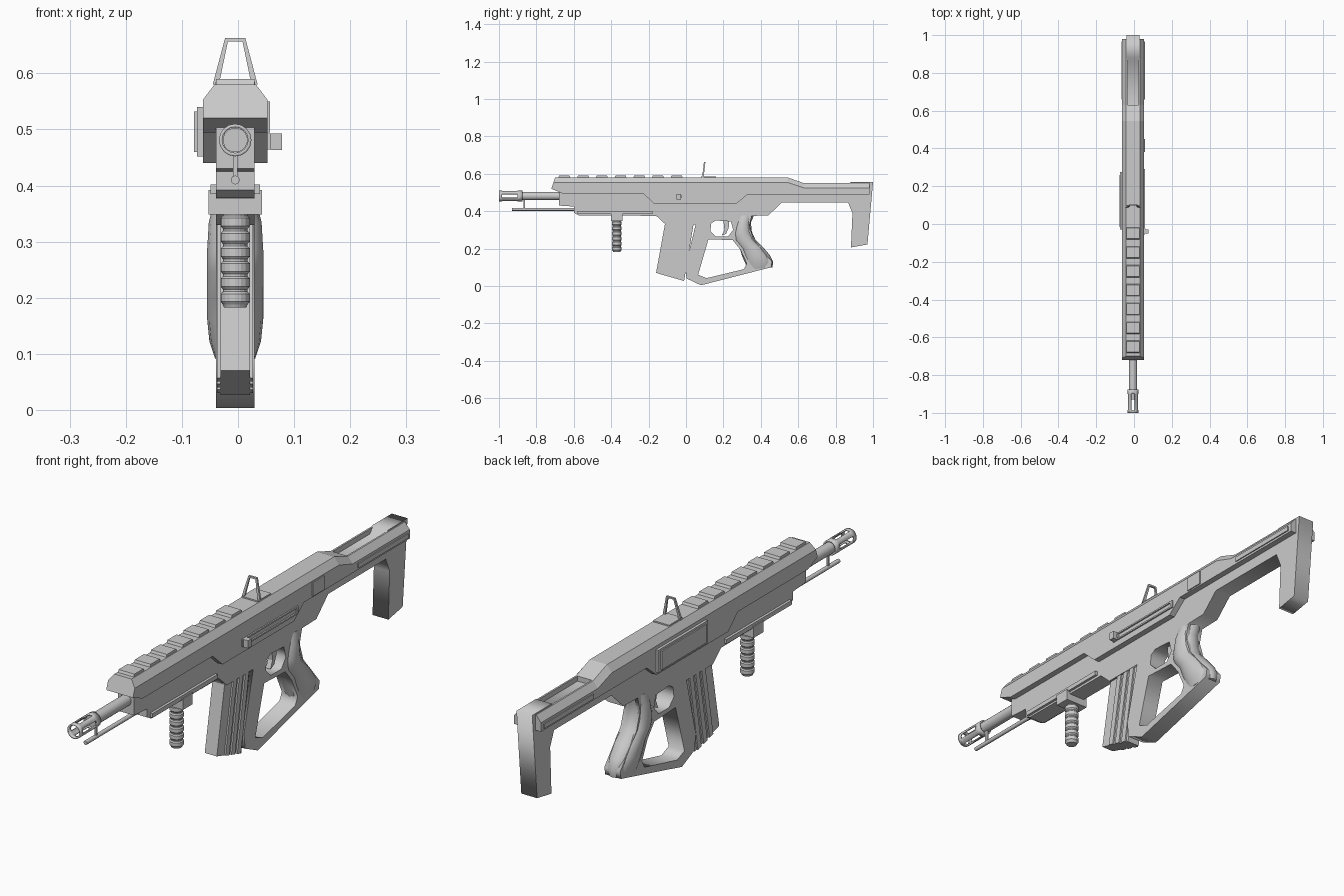
import bpy, bmesh, math
from mathutils import Vector

if "Cube" in bpy.data.objects:
    bpy.data.objects.remove(bpy.data.objects["Cube"])

CX = -0.005      # the body sits slightly off centre because of the side parts
SHELL, CORE = 0.0575, 0.034


def finish(name, bm, smooth=False):
    bmesh.ops.recalc_face_normals(bm, faces=bm.faces)
    me = bpy.data.meshes.new(name)
    bm.to_mesh(me)
    bm.free()
    ob = bpy.data.objects.new(name, me)
    bpy.context.collection.objects.link(ob)
    if smooth:
        bpy.ops.object.select_all(action='DESELECT')
        ob.select_set(True)
        bpy.context.view_layer.objects.active = ob
        bpy.ops.object.shade_smooth_by_angle(angle=math.radians(40))
    return ob


def loft(name, rings, smooth=False):
    """Skin a list of equal-length point rings and cap both ends."""
    bm = bmesh.new()
    rows = [[bm.verts.new(p) for p in r] for r in rings]
    n = len(rows[0])
    for a, b in zip(rows, rows[1:]):
        for i in range(n):
            j = (i + 1) % n
            bm.faces.new((a[i], a[j], b[j], b[i]))
    bm.faces.new(rows[0][::-1])
    bm.faces.new(rows[-1])
    return finish(name, bm, smooth)


def prism(name, prof, x0, x1):
    """Side profile (y, z) extruded from x0 to x1."""
    return loft(name, [[(x, y, z) for y, z in prof] for x in (x0, x1)])


def sym(name, prof, half):
    return prism(name, prof, CX - half, CX + half)


def box(name, x0, x1, y0, y1, z0, z1):
    return prism(name, [(y0, z0), (y1, z0), (y1, z1), (y0, z1)], x0, x1)


def rod(name, a, b, r, n=16):
    a, b = Vector(a), Vector(b)
    q = (b - a).to_track_quat('Z', 'Y')
    ang = [2 * math.pi * (i + 0.5) / n for i in range(n)]
    return loft(name, [[p + q @ Vector((r * math.cos(t), r * math.sin(t), 0)) for t in ang]
                       for p in (a, b)], True)


def plate(name, loops, half):
    """Side profile with holes, made from a filled curve."""
    cu = bpy.data.curves.new(name, 'CURVE')
    cu.dimensions, cu.fill_mode, cu.extrude = '2D', 'BOTH', half
    for loop in loops:
        sp = cu.splines.new('POLY')
        sp.points.add(len(loop) - 1)
        for p, (y, z) in zip(sp.points, loop):
            p.co = (y, z, 0, 1)
        sp.use_cyclic_u = True
    ob = bpy.data.objects.new(name, cu)
    bpy.context.collection.objects.link(ob)
    ob.rotation_euler = (math.pi / 2, 0, math.pi / 2)
    ob.location.x = CX
    bpy.ops.object.select_all(action='DESELECT')
    ob.select_set(True)
    bpy.context.view_layer.objects.active = ob
    bpy.ops.object.convert(target='MESH')


# Receiver, grip frame and stock in one narrow plate
plate("receiver_frame_and_stock", [
    [(-.17, .55), (-.17, .385), (-.11, .33), (.052, .33), (-.005, .10), (.003, .04),
     (.08, .004), (.455, .10), (.46, .13), (.36, .25), (.338, .32), (.352, .375),
     (.44, .377), (.513, .447), (.866, .447), (.89, .39), (.882, .206), (.97, .222),
     (1.0, .555), (.88, .555), (.86, .53), (.6, .53), (.55, .55)],
    [(.12, .25), (.065, .06), (.11, .042), (.31, .09), (.325, .12), (.29, .195), (.25, .245)],
    [(.135, .335), (.16, .35), (.24, .345), (.252, .30), (.225, .265), (.16, .265), (.13, .295)],
], CORE)

# Wide upper shell with chamfered top
sym("upper_shell", [(-.709, .553), (-.72, .52), (-.66, .495), (-.23, .495), (-.17, .44),
                    (.27, .44), (.33, .49), (.63, .49), (.63, .525), (.545, .553)], SHELL)
loft("upper_shell_top", [
    [(CX - SHELL, yb, zb), (CX + SHELL, yb, zb), (CX + .037, yt, zt), (CX - .037, yt, zt)]
    for yb, zb, yt, zt in [(-.709, .553, -.70, .58), (.545, .553, .545, .58), (.63, .525, .63, .55)]])

# Stock side bars with raised strips, forend rails
for side, s in (("left", -1), ("right", 1)):
    sec = [(.030, .49), (SHELL, .49), (SHELL, .525), (.037, .55), (.030, .55)]
    loft("stock_bar_" + side, [[(CX + s * x, y, z) for x, z in sec] for y in (.62, .98)])
    box("stock_strip_" + side, CX + s * .05, CX + s * .062, .66, .965, .498, .516)
    box("forend_rail_" + side, CX + s * .03, CX + s * .044, -.58, -.18, .385, .402)

# Lower forend
sym("lower_forend", [(-.68, .51), (-.68, .43), (-.6, .425), (-.6, .392), (-.575, .378),
                     (-.16, .375), (-.16, .51)], CORE)

# Top rail teeth
for i in range(7):
    y = -.65 + i * .1
    sym(f"rail_tooth_{i}", [(y - .034, .575), (y - .028, .59), (y + .028, .59), (y + .034, .575)], .034)

# Folding sight
box("sight_base", CX - .035, CX + .035, .08, .16, .572, .585)
outer = [(-.04, .58), (-.018, .663), (.018, .663), (.04, .58)]
inner = [(-.029, .58), (-.013, .657), (.013, .657), (.029, .58)]
for i, part in enumerate(("left", "top", "right")):
    quad = [outer[i], outer[i + 1], inner[i + 1], inner[i]]
    loft("sight_" + part, [[(CX + x, y + (z - .58) * .12, z) for x, z in quad] for y in (.086, .094)])

# Barrel and support rod
BZ = .481
rod("barrel", (CX, -.895, BZ), (CX, -.6, BZ), .022)
rod("support_rod", (CX, -.93, .41), (CX, -.58, .41), .008, 10)
box("rod_bracket", CX - .004, CX + .004, -.87, -.86, .41, .465)

# Slotted muzzle
bm = bmesh.new()
rows = [[bm.verts.new((CX + .029 * math.cos(k * math.pi / 8), y, BZ + .029 * math.sin(k * math.pi / 8)))
         for k in range(16)] for y in (-1, -.985, -.9, -.875)]
for r in range(3):
    for k in range(16):
        if r == 1 and k % 4 in (0, 3):
            continue
        j = (k + 1) % 16
        bm.faces.new((rows[r][k], rows[r][j], rows[r + 1][j], rows[r + 1][k]))
muzzle = finish("muzzle", bm, True)
sol = muzzle.modifiers.new("wall", 'SOLIDIFY')
sol.thickness, sol.offset = .006, -1

# Foregrip with ringed handle and clamp
box("foregrip_clamp", CX - .048, CX + .048, -.40, -.34, .348, .392)
prof = [(.02, .183)]
for i in range(6):
    z = .188 + i * .027
    prof += [(.022, z), (.026, z + .005), (.026, z + .019), (.022, z + .023)]
prof.append((.022, .36))
loft("foregrip_handle", [[(CX + r * math.cos(k * math.pi / 8), -.37 + r * math.sin(k * math.pi / 8), z)
                          for k in range(16)] for r, z in prof])

# Magazine with side ribs
top, bot = [(-.11, .345), (.043, .345)], [(-.16, .07), (-.01, .027)]


def mag_slice(f0, f1):
    mix = lambda e, f: (e[0][0] + (e[1][0] - e[0][0]) * f, e[0][1] + (e[1][1] - e[0][1]) * f)
    return [mix(top, f0), mix(top, f1), mix(bot, f1), mix(bot, f0)]


sym("magazine", mag_slice(0, 1), .026)
for i, f in enumerate((.3, .54, .78)):
    sym(f"magazine_rib_{i}", mag_slice(f, f + .15), .032)

# Rounded pistol grip: front point, back point, half width
rings = []
for fy, fz, by, bz, w in [(.265, .375, .365, .38, .036), (.262, .33, .347, .34, .047),
                          (.25, .28, .352, .29, .05), (.252, .245, .37, .25, .05),
                          (.288, .20, .41, .21, .05), (.30, .16, .448, .165, .05),
                          (.32, .115, .466, .13, .046), (.325, .085, .462, .10, .036)]:
    ring = []
    for k in range(16):
        t = k * math.pi / 8
        u = .5 + .5 * math.cos(t)
        ring.append((CX + w * math.sin(t), fy + (by - fy) * u, fz + (bz - fz) * u))
    rings.append(ring)
loft("pistol_grip", rings, True)

# Trigger
sym("trigger", [(.20, .355), (.232, .355), (.228, .31), (.215, .28), (.192, .27), (.205, .30)], .01)

# Left side cover with raised inner panel
box("side_cover", CX - .068, CX - .05, -.03, .275, .452, .54)
box("side_cover_panel", -.078, CX - .06, -.015, .26, .46, .532)

# Right side: charging slot frame, handle and latches
xs = CX + .05
box("slot_upper_lip", xs, CX + .063, -.055, .29, .487, .493)
box("slot_lower_lip", xs, CX + .063, -.055, .29, .464, .470)
box("slot_front_end", xs, CX + .063, -.055, -.045, .464, .493)
box("slot_rear_end", xs, CX + .063, .28, .29, .464, .493)
box("charging_stem", xs, .062, -.045, -.025, .471, .486)
box("charging_handle", .058, .078, -.05, -.028, .463, .493)
box("rear_latch", xs, CX + .062, .38, .45, .495, .55)
